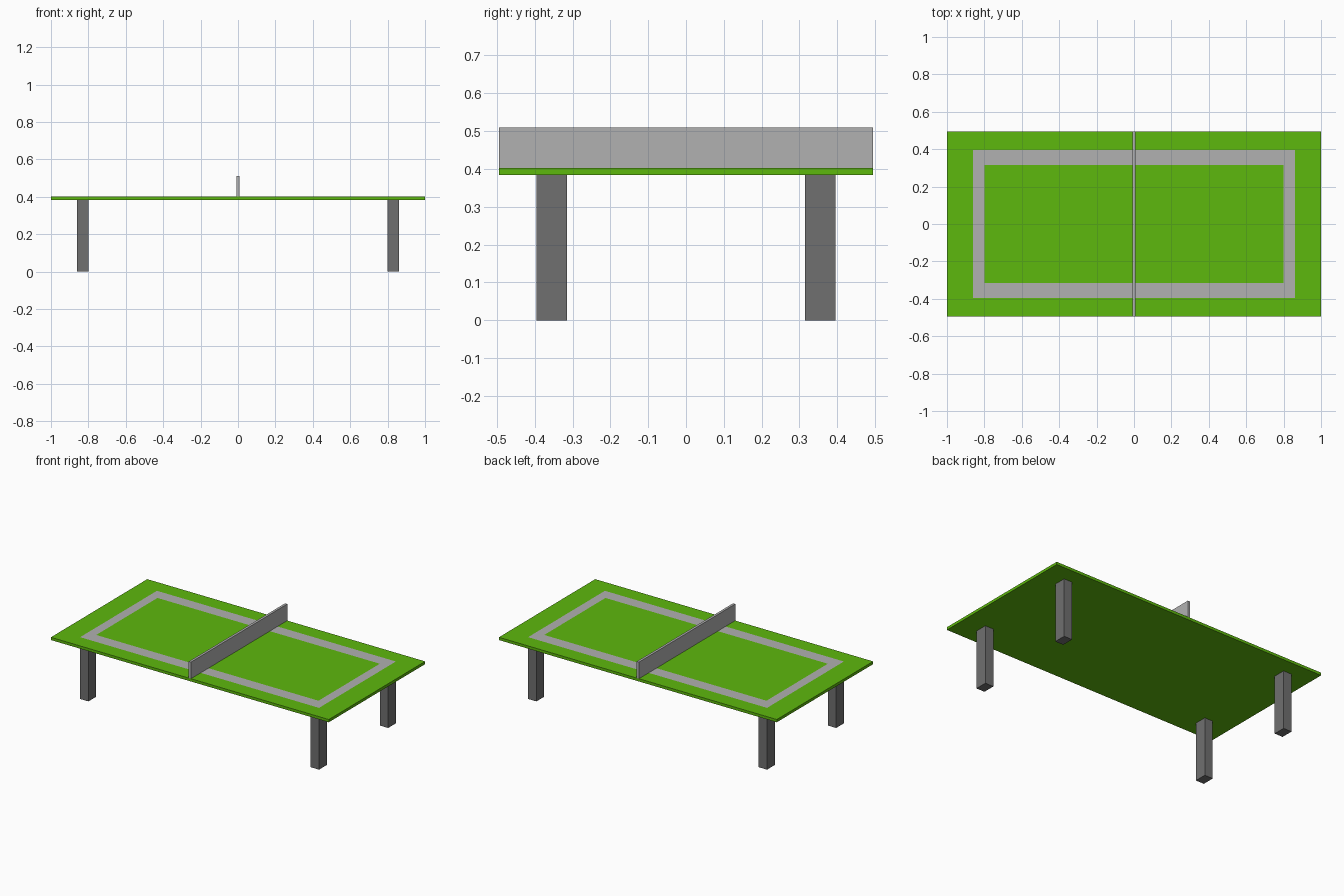
import bpy, bmesh
from mathutils import Vector

if "Cube" in bpy.data.objects:
    bpy.data.objects.remove(bpy.data.objects["Cube"])


def material(name, color):
    m = bpy.data.materials.new(name)
    m.diffuse_color = (*color, 1)
    m.use_nodes = True
    m.node_tree.nodes["Principled BSDF"].inputs["Base Color"].default_value = m.diffuse_color
    return m


green = material("green_paint", (0.11, 0.48, 0.004))
light = material("light_grey", (0.44, 0.44, 0.44))
dark = material("dark_grey", (0.16, 0.16, 0.16))


def box_mesh(lo, hi):
    lo, hi = Vector(lo), Vector(hi)
    bm = bmesh.new()
    bmesh.ops.create_cube(bm, size=1)
    for v in bm.verts:
        v.co = (lo + hi) / 2 + v.co * (hi - lo)
    return bm


def finish(name, bm, *mats):
    mesh = bpy.data.meshes.new(name)
    bm.to_mesh(mesh)
    bm.free()
    for m in mats:
        mesh.materials.append(m)
    obj = bpy.data.objects.new(name, mesh)
    bpy.context.collection.objects.link(obj)
    return obj


TOP, UNDER, HALF_W = 0.402, 0.384, 0.495
OUTER, INNER = (0.86, 0.395), (0.80, 0.315)

# Table top, with the boundary line inset flush into its upper face
bm = box_mesh((-1, -HALF_W, UNDER), (1, HALF_W, TOP))
bm.faces.ensure_lookup_table()
face = max(bm.faces, key=lambda f: f.calc_center_median().z)
for (x, y), slot in ((OUTER, 0), (INNER, 1)):
    ring = bmesh.ops.inset_individual(bm, faces=[face], thickness=0.05)["faces"]
    for f in ring:
        f.material_index = slot
    for v in face.verts:
        v.co.x = x if v.co.x > 0 else -x
        v.co.y = y if v.co.y > 0 else -y
face.material_index = 0
finish("table_top", bm, green, light)

# Net across the middle
finish("net", box_mesh((-0.008, -HALF_W, TOP), (0.008, HALF_W, 0.51)), light)

# Four legs below the corners of the boundary line
for sx, side in ((-1, "left"), (1, "right")):
    for sy, end in ((-1, "front"), (1, "back")):
        xs = sorted((sx * INNER[0], sx * OUTER[0]))
        ys = sorted((sy * INNER[1], sy * OUTER[1]))
        finish(f"{end}_{side}_leg",
               box_mesh((xs[0], ys[0], 0), (xs[1], ys[1], UNDER)), dark)
